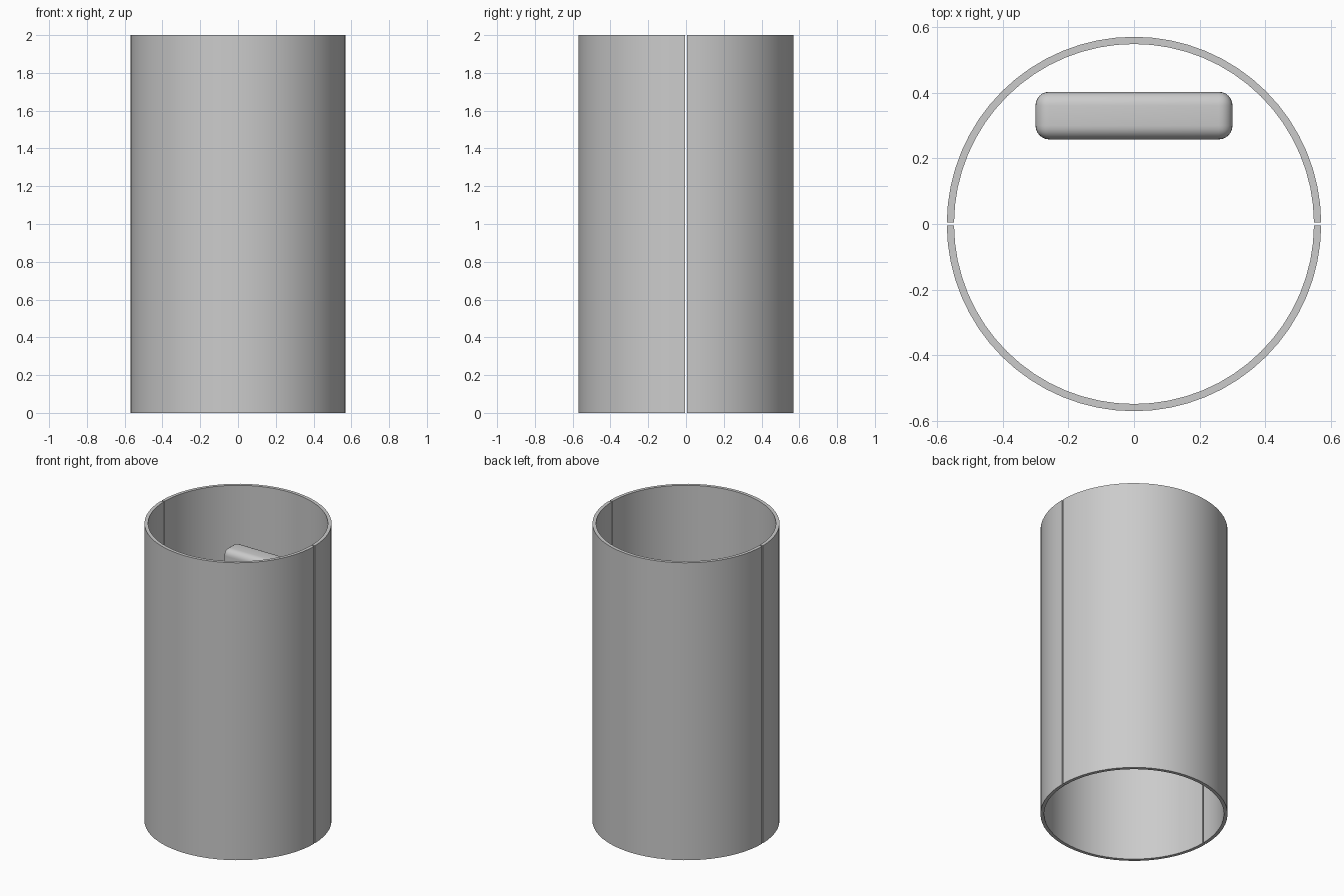
import bpy, bmesh
from math import pi, cos, sin, asin, radians

cube = bpy.data.objects.get("Cube")
if cube:
    bpy.data.objects.remove(cube, do_unlink=True)

HEIGHT, OUTER, INNER = 2.0, 0.57, 0.548
HALF_GAP, STEPS = 0.004, 32

grey = bpy.data.materials.new("light_grey")
grey.use_nodes = True
grey.diffuse_color = (0.6, 0.6, 0.6, 1)
grey.node_tree.nodes["Principled BSDF"].inputs["Base Color"].default_value = grey.diffuse_color


def finish(name, bm):
    bmesh.ops.recalc_face_normals(bm, faces=bm.faces)
    mesh = bpy.data.meshes.new(name)
    bm.to_mesh(mesh)
    bm.free()
    mesh.materials.append(grey)
    obj = bpy.data.objects.new(name, mesh)
    bpy.context.collection.objects.link(obj)
    bpy.ops.object.select_all(action='DESELECT')
    obj.select_set(True)
    bpy.context.view_layer.objects.active = obj
    bpy.ops.object.shade_smooth_by_angle(angle=radians(30))
    return obj


def half_arc(radius, side):
    # Arc that stops just short of the seam plane at both ends
    start = asin(HALF_GAP / radius)
    angles = [start + (pi - 2 * start) * i / STEPS for i in range(STEPS + 1)]
    return [(radius * cos(a), side * radius * sin(a)) for a in angles]


def half_shell(name, side):
    # Half of a thin open tube, extruded from quads between two arcs
    bm = bmesh.new()
    rows = [[bm.verts.new((x, y, 0)) for x, y in half_arc(r, side)]
            for r in (OUTER, INNER)]
    for i in range(STEPS):
        bm.faces.new((rows[0][i], rows[0][i + 1], rows[1][i + 1], rows[1][i]))
    extruded = bmesh.ops.extrude_face_region(bm, geom=bm.faces[:], use_keep_orig=True)
    top = [v for v in extruded["geom"] if isinstance(v, bmesh.types.BMVert)]
    bmesh.ops.translate(bm, vec=(0, 0, HEIGHT), verts=top)
    return finish(name, bm)


# Two half shells separated by a narrow seam
half_shell("back_shell", 1)
half_shell("front_shell", -1)

# Upright rounded block standing inside the back half
bm = bmesh.new()
bmesh.ops.create_cube(bm, size=1)
bmesh.ops.scale(bm, vec=(0.6, 0.145, 1.3), verts=bm.verts)
bmesh.ops.translate(bm, vec=(0, 0.33, HEIGHT / 2), verts=bm.verts)
bmesh.ops.bevel(bm, geom=bm.edges[:], offset=0.042, segments=6,
                profile=0.5, affect='EDGES')
finish("inner_block", bm)
